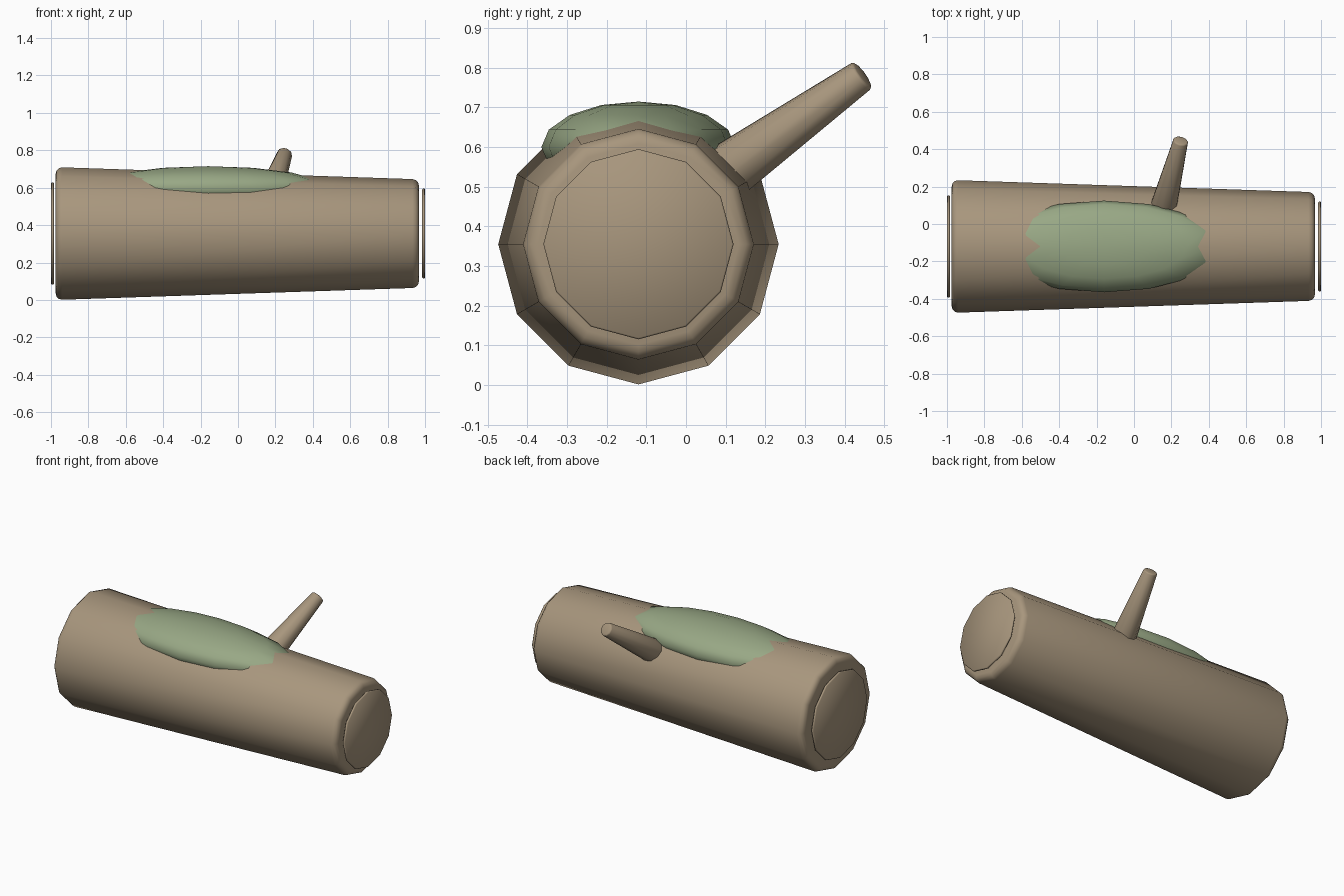
import bpy
import math
from mathutils import Vector

cube = bpy.data.objects.get("Cube")
if cube:
    bpy.data.objects.remove(cube, do_unlink=True)


def make_material(name, rgb):
    mat = bpy.data.materials.new(name)
    mat.use_nodes = True
    color = (*rgb, 1.0)
    mat.diffuse_color = color
    mat.node_tree.nodes["Principled BSDF"].inputs["Base Color"].default_value = color
    return mat


bark = make_material("bark brown", (0.39, 0.305, 0.205))
green = make_material("moss green", (0.315, 0.39, 0.235))


def finish(obj, name, mat, angle):
    obj.name = name
    obj.data.materials.append(mat)
    bpy.ops.object.shade_smooth_by_angle(angle=math.radians(angle))
    return obj


def tapered(name, start, end, r1, r2, sides, bevel, segments, mat):
    """Closed tapered cylinder between two points with rounded end rims."""
    start, end = Vector(start), Vector(end)
    axis = end - start
    bpy.ops.mesh.primitive_cone_add(
        vertices=sides, radius1=r1, radius2=r2, depth=axis.length,
        location=(start + end) / 2,
        rotation=axis.to_track_quat('Z', 'Y').to_euler())
    obj = bpy.context.object
    mod = obj.modifiers.new("rounded rims", 'BEVEL')
    mod.width = bevel
    mod.segments = segments
    mod.limit_method = 'ANGLE'
    mod.angle_limit = math.radians(60)
    bpy.ops.object.modifier_apply(modifier=mod.name)
    return finish(obj, name, mat, 50)


Y, Z = -0.12, 0.355  # log axis

# Trunk and the thin cut discs standing just off its ends
tapered("log", (-0.975, Y, Z), (0.968, Y, Z), 0.355, 0.29, 12, 0.035, 3, bark)
tapered("right_cut_disc", (-1.0, Y, Z), (-0.985, Y, Z), 0.273, 0.273, 12, 0.004, 1, bark)
tapered("left_cut_disc", (0.985, Y, Z), (1.0, Y, Z), 0.24, 0.24, 12, 0.004, 1, bark)

# Broken branch stub
tapered("branch", (0.147, 0.05, 0.5), (0.25, 0.446, 0.782), 0.077, 0.041, 10, 0.007, 2, bark)

# Moss patch draped over the top
bpy.ops.mesh.primitive_uv_sphere_add(segments=16, ring_count=8, radius=1,
                                     location=(-0.16, Y, 0.6))
moss = bpy.context.object
moss.scale = (0.63, 0.245, 0.115)
bpy.ops.object.transform_apply(location=False, rotation=False, scale=True)
finish(moss, "moss_patch", green, 60)
